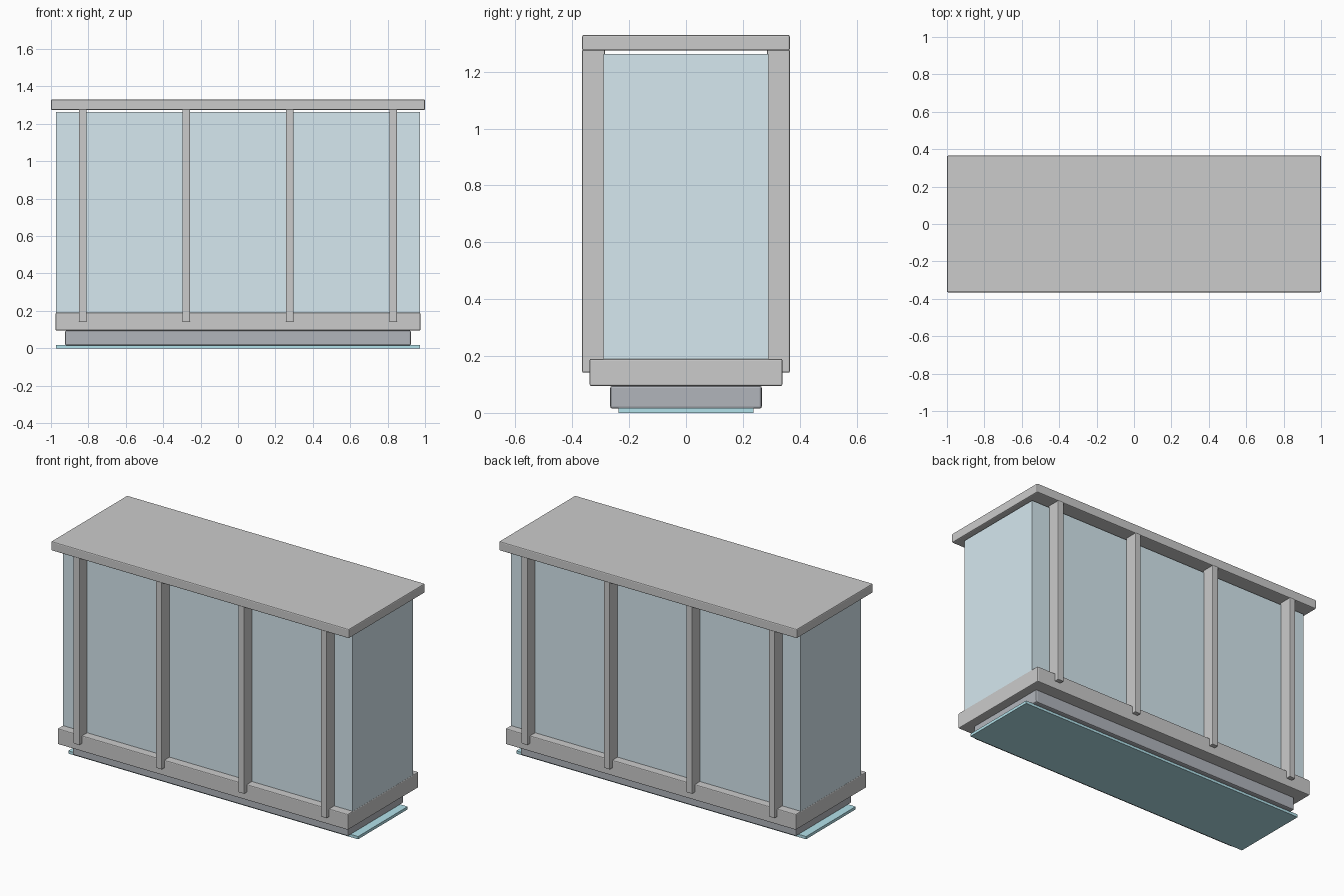
import bpy
import bmesh

if "Cube" in bpy.data.objects:
    bpy.data.objects.remove(bpy.data.objects["Cube"])


def material(name, rgb):
    m = bpy.data.materials.new(name)
    m.diffuse_color = (*rgb, 1)
    m.use_nodes = True
    m.node_tree.nodes["Principled BSDF"].inputs["Base Color"].default_value = m.diffuse_color
    return m


def box(name, x, y, z, bevel=0.0, mat=None):
    """Box from (min, max) ranges, with optional chamfered edges."""
    bm = bmesh.new()
    bmesh.ops.create_cube(bm, size=1)
    for v in bm.verts:
        v.co = [r[0] + (c + 0.5) * (r[1] - r[0]) for r, c in zip((x, y, z), v.co)]
    mesh = bpy.data.meshes.new(name)
    bm.to_mesh(mesh)
    bm.free()
    ob = bpy.data.objects.new(name, mesh)
    bpy.context.collection.objects.link(ob)
    if bevel:
        mod = ob.modifiers.new("edge_bevel", 'BEVEL')
        mod.width = bevel
        mod.segments = 2
    if mat:
        mesh.materials.append(mat)
    return ob


def sym(h):
    return (-h, h)


glass = material("glass_blue", (0.67, 0.81, 0.87))
dark = material("dark_grey", (0.44, 0.46, 0.50))
cyan = material("light_cyan", (0.45, 0.76, 0.83))

# Stacked base: glow strip, recessed plinth, frame
box("underside_light", sym(0.973), sym(0.238), (0.0, 0.017), 0, cyan)
box("plinth", sym(0.925), sym(0.267), (0.015, 0.095), 0.008, dark)
box("base_frame", sym(0.975), sym(0.339), (0.095, 0.19), 0.005)

# Glazed body and roof slab
box("glass_body", sym(0.973), sym(0.29), (0.188, 1.263), 0, glass)
box("roof", sym(1.0), sym(0.365), (1.274, 1.33), 0.006)

# Uprights on both long sides
for i in range(4):
    cx = -0.83 + i * 1.66 / 3
    for side, y in (("front", (-0.365, -0.285)), ("back", (0.285, 0.365))):
        box(f"{side}_post_{i + 1}", (cx - 0.02, cx + 0.02), y, (0.142, 1.278), 0.004)
